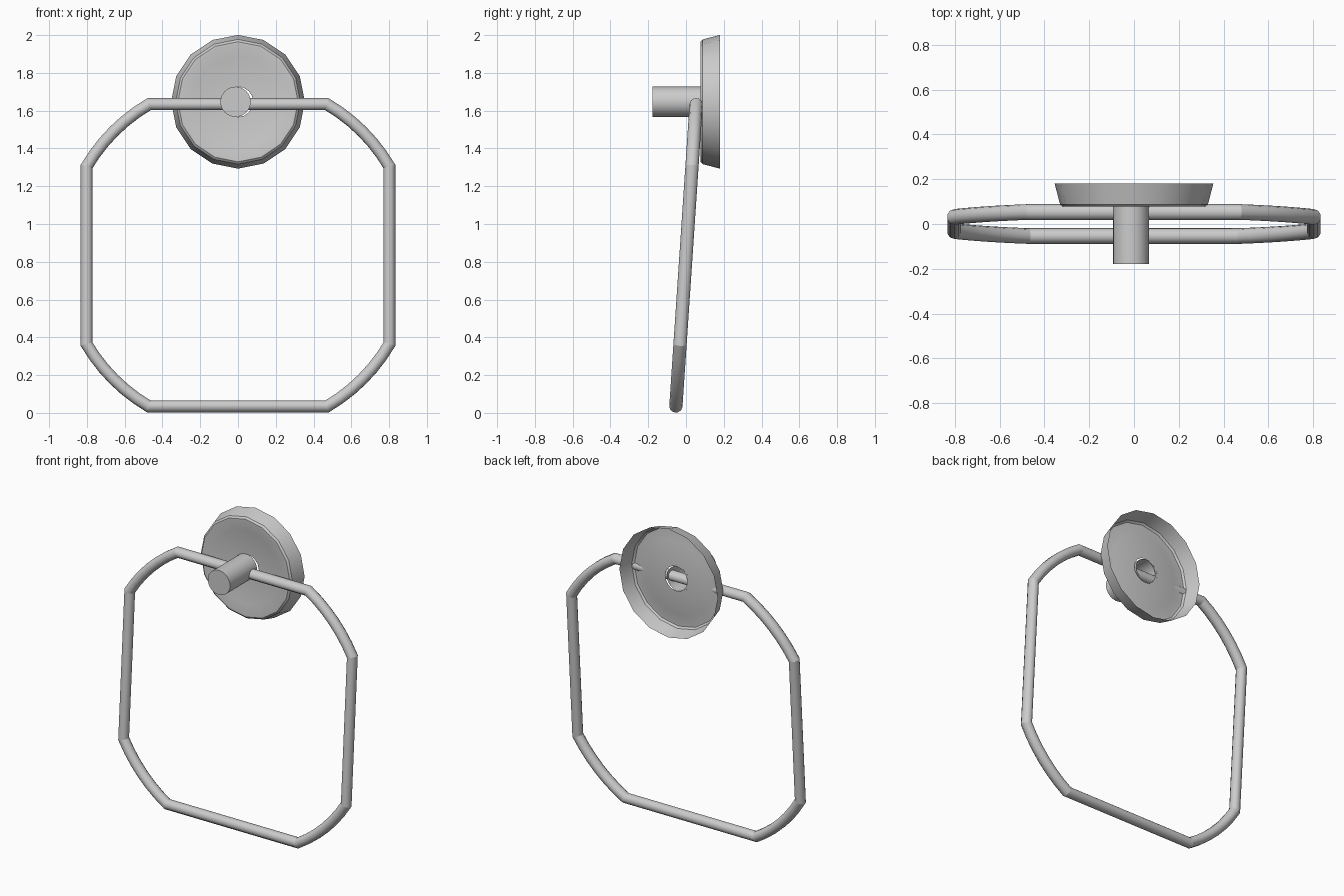
import bpy, bmesh
from math import sin, cos, pi, atan2, radians
from mathutils import Vector, Matrix

cube = bpy.data.objects.get("Cube")
if cube:
    bpy.data.objects.remove(cube)

metal = bpy.data.materials.new("satin_grey_metal")
metal.use_nodes = True
GREY = (0.6, 0.6, 0.6, 1)
metal.diffuse_color = GREY
metal.node_tree.nodes["Principled BSDF"].inputs["Base Color"].default_value = GREY


def finish(bm, name, angle=None):
    """Turn a bmesh into a smooth shaded object."""
    mesh = bpy.data.meshes.new(name)
    for f in bm.faces:
        f.smooth = True
    bm.to_mesh(mesh)
    bm.free()
    mesh.materials.append(metal)
    obj = bpy.data.objects.new(name, mesh)
    bpy.context.collection.objects.link(obj)
    if angle:
        bpy.ops.object.select_all(action='DESELECT')
        obj.select_set(True)
        bpy.context.view_layer.objects.active = obj
        bpy.ops.object.shade_smooth_by_angle(angle=radians(angle))
    return obj


def bridge(bm, a, b):
    n = len(a)
    for i in range(n):
        j = (i + 1) % n
        bm.faces.new((a[i], a[j], b[j], b[i]))


def lathe(name, profile, sides, x, z, cap=False, angle=35):
    """Spin (radius, y) points, listed front to back, about a line along y."""
    bm = bmesh.new()
    loops = [[bm.verts.new((x + r * sin(2 * pi * i / sides), y,
                            z + r * cos(2 * pi * i / sides)))
              for i in range(sides)] for r, y in profile]
    for a, b in zip(loops, loops[1:]):
        bridge(bm, a, b)
    if cap:
        bm.faces.new(loops[0][::-1])
    bmesh.ops.recalc_face_normals(bm, faces=bm.faces)
    return finish(bm, name, angle)


# Wall plate: thin dished shell, open behind, with a hole for the post
lathe("wall_plate", [(0.08, 0.10), (0.13, 0.098), (0.24, 0.088), (0.302, 0.078),
                     (0.318, 0.078), (0.33, 0.088), (0.354, 0.18)],
      16, 0, 1.647)

# Post: capped in front, open behind
lathe("post", [(0.08, -0.178), (0.08, 0.10)], 32, -0.013, 1.647, cap=True)

# Ring path: square with corners cut by a concentric circle
HALF, RADIUS, STEPS, SIDES = 0.802, 0.93, 6, 10
start = atan2((RADIUS**2 - HALF**2) ** 0.5, HALF)
path = []
for q in range(4):
    for k in range(STEPS + 1):
        a = q * pi / 2 + start + (pi / 2 - 2 * start) * k / STEPS
        path.append((Vector((cos(a), 0, sin(a))) * RADIUS, k in (0, STEPS)))

# Sweep the rod section along the path with mitred joints
bm = bmesh.new()
loops = []
for i, (p, kink) in enumerate(path):
    before = (p - path[i - 1][0]).normalized()
    after = (path[(i + 1) % len(path)][0] - p).normalized()
    tangent = (before + after).normalized()
    outward = Vector((tangent.z, 0, -tangent.x)) / tangent.dot(before)
    loops.append([bm.verts.new(p + outward * 0.0325 * sin(2 * pi * s / SIDES)
                               + Vector((0, 0.035 * cos(2 * pi * s / SIDES), 0)))
                  for s in range(SIDES)])
for i, loop in enumerate(loops):
    bridge(bm, loop, loops[(i + 1) % len(loops)])
bmesh.ops.recalc_face_normals(bm, faces=bm.faces)
for loop, (p, kink) in zip(loops, path):
    if kink:
        for s in range(SIDES):
            bm.edges.get((loop[s], loop[(s + 1) % SIDES])).smooth = False

# Lean the ring so its top rests against the plate
bm.transform(Matrix.Translation((0, 0, 0.834)) @ Matrix.Rotation(-0.067, 4, 'X'))
finish(bm, "towel_ring")
